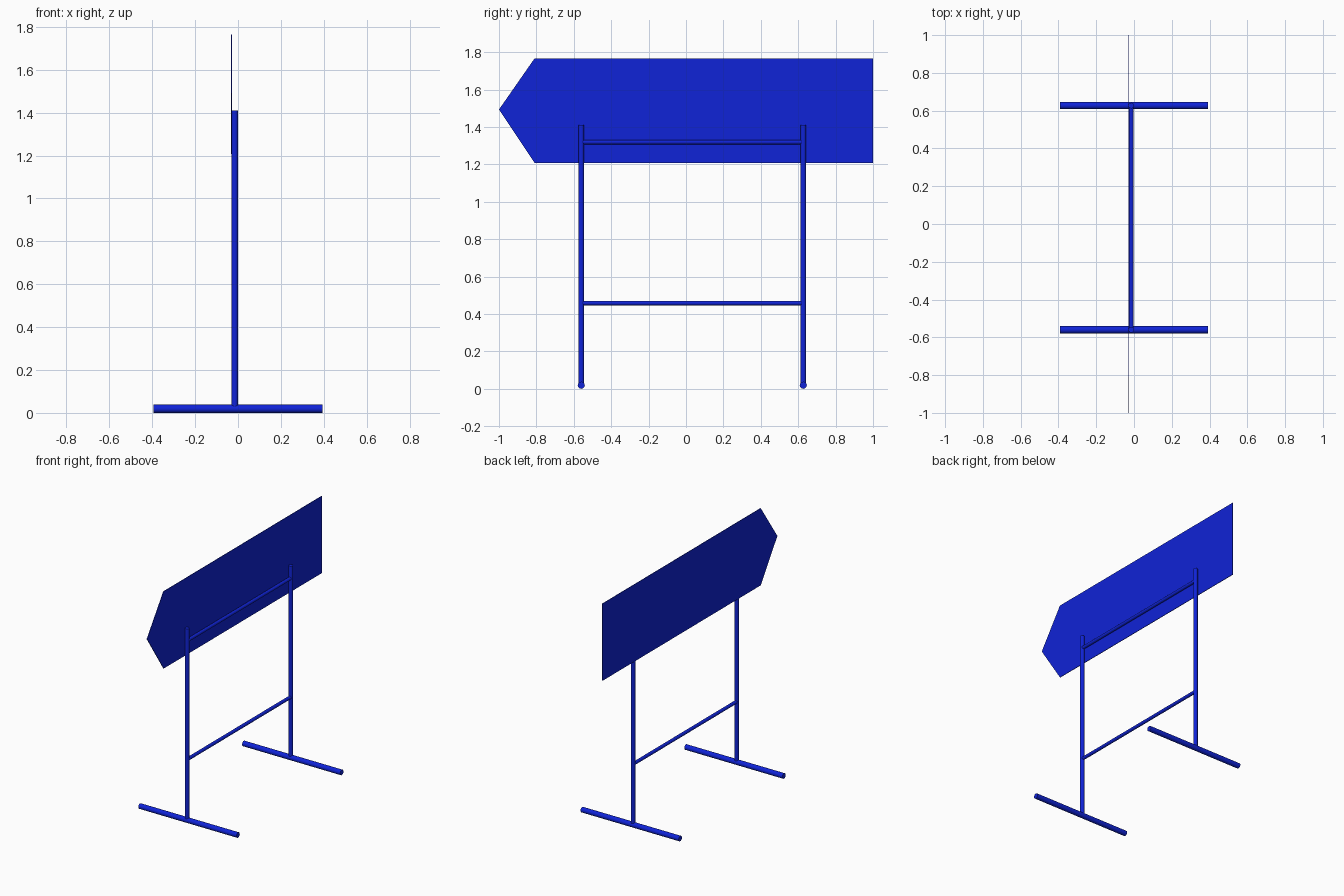
import bpy, bmesh
from mathutils import Vector

cube = bpy.data.objects.get("Cube")
if cube:
    bpy.data.objects.remove(cube)

blue = bpy.data.materials.new("blue paint")
blue.use_nodes = True
color = (0.005, 0.017, 0.68, 1)
blue.diffuse_color = color
blue.node_tree.nodes["Principled BSDF"].inputs["Base Color"].default_value = color


def add_object(name, bm):
    mesh = bpy.data.meshes.new(name)
    bmesh.ops.recalc_face_normals(bm, faces=bm.faces)
    bm.to_mesh(mesh)
    bm.free()
    mesh.materials.append(blue)
    obj = bpy.data.objects.new(name, mesh)
    bpy.context.collection.objects.link(obj)
    return obj


def tube(name, start, end, radius):
    start, end = Vector(start), Vector(end)
    axis = end - start
    bm = bmesh.new()
    bmesh.ops.create_cone(bm, cap_ends=True, segments=20, radius1=radius,
                          radius2=radius, depth=axis.length)
    bm.transform(axis.to_track_quat("Z", "Y").to_matrix().to_4x4())
    bmesh.ops.translate(bm, verts=bm.verts, vec=(start + end) / 2)
    for face in bm.faces:
        face.smooth = len(face.verts) == 4
    for edge in bm.edges:
        edge.smooth = all(face.smooth for face in edge.link_faces)
    return add_object(name, bm)


# Two uprights, each standing on a floor foot
post_x = -0.015
front_y, back_y = -0.56, 0.627
for side, y in (("front", front_y), ("back", back_y)):
    tube(side + "_foot", (-0.393, y, 0.019), (0.393, y, 0.019), 0.019)
    tube(side + "_post", (post_x, y, 0.02), (post_x, y, 1.41), 0.015)

# Crossbars joining the uprights
for level, z in (("lower", 0.458), ("upper", 1.319)):
    tube(level + "_crossbar", (post_x, front_y, z), (post_x, back_y, z), 0.012)

# Thin arrow-shaped board pointing forward
bottom, top = 1.208, 1.766
outline = [(1, bottom), (1, top), (-0.81, top),
           (-1, (bottom + top) / 2 + 0.006), (-0.81, bottom)]
bm = bmesh.new()
face = bm.faces.new([bm.verts.new((-0.032, y, z)) for y, z in outline])
sheet = bmesh.ops.extrude_face_region(bm, geom=[face])
bmesh.ops.translate(bm, vec=(0.004, 0, 0),
                    verts=[v for v in sheet["geom"] if isinstance(v, bmesh.types.BMVert)])
add_object("arrow_board", bm)
